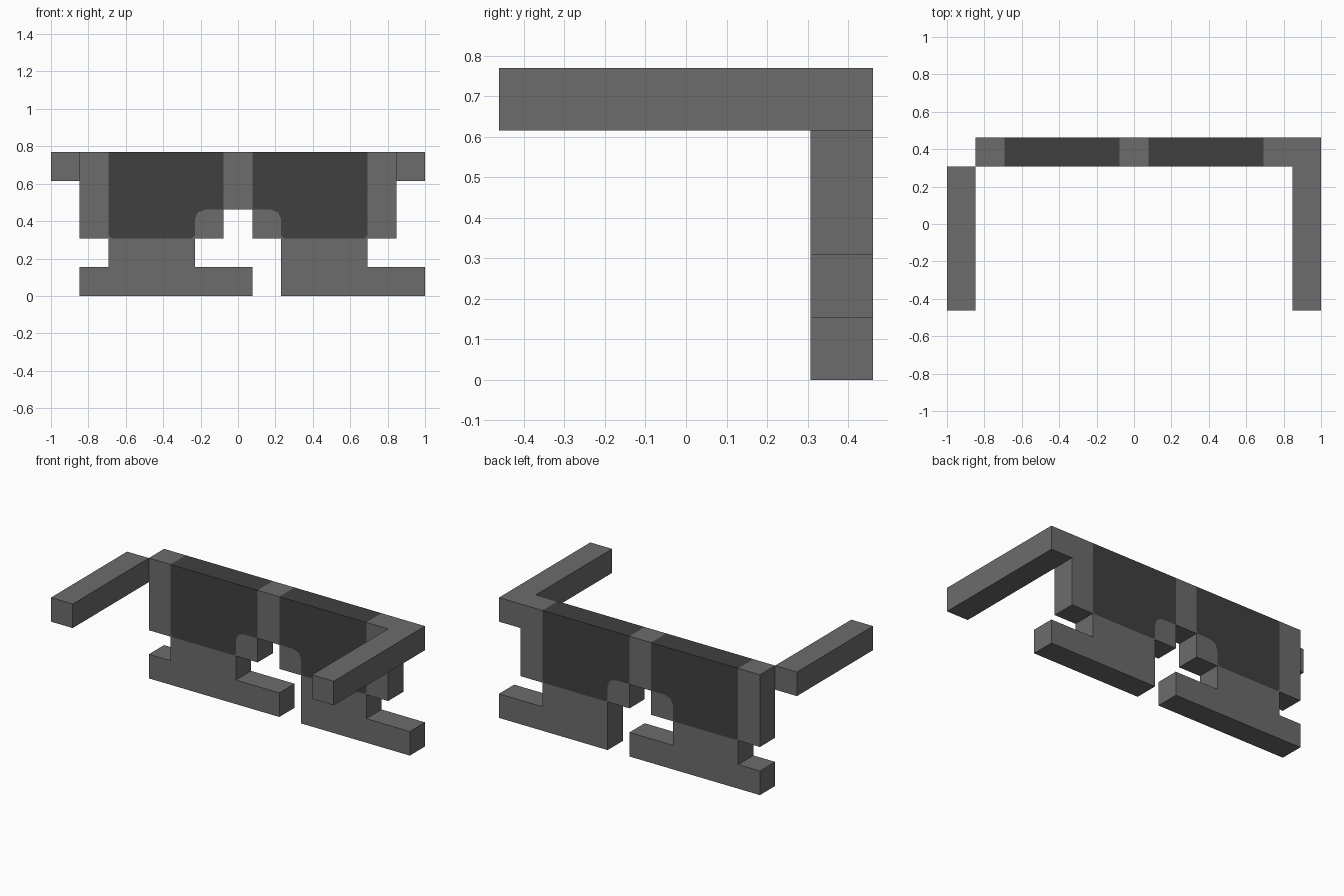
import bpy
import bmesh

if "Cube" in bpy.data.objects:
    bpy.data.objects.remove(bpy.data.objects["Cube"], do_unlink=True)

U = 2 / 13          # one block; the model is 13 x 6 x 5 blocks


def make_material(name, value):
    mat = bpy.data.materials.new(name)
    mat.use_nodes = True
    color = (value, value, value, 1)
    mat.diffuse_color = color
    mat.node_tree.nodes["Principled BSDF"].inputs["Base Color"].default_value = color
    return mat


FRAME = make_material("frame grey", 0.15)
LENS = make_material("lens charcoal", 0.051)


def prism(name, profile, mat, y0=5, y1=6):
    """Extrude an (x, z) outline, given in blocks, from y0 to y1."""
    bm = bmesh.new()
    verts = [bm.verts.new(((x - 6.5) * U, (y0 - 3) * U, z * U)) for x, z in profile]
    face = bm.faces.new(verts)
    out = bmesh.ops.extrude_face_region(bm, geom=[face])
    moved = [v for v in out["geom"] if isinstance(v, bmesh.types.BMVert)]
    bmesh.ops.translate(bm, verts=moved, vec=(0, (y1 - y0) * U, 0))
    bmesh.ops.recalc_face_normals(bm, faces=bm.faces)
    mesh = bpy.data.meshes.new(name)
    bm.to_mesh(mesh)
    bm.free()
    mesh.materials.append(mat)
    obj = bpy.data.objects.new(name, mesh)
    bpy.context.collection.objects.link(obj)
    return obj


def rect(x0, x1, z0, z1):
    return [(x0, z0), (x1, z0), (x1, z1), (x0, z1)]


def foot(start, end, stem, c=0.1):
    """Foot bar with a stem whose top corners lap the lens corners."""
    s, e = stem, stem + 3
    points = [(start, 0), (end, 0), (end, 1), (e, 1), (e, 2 + c), (e - c, 2),
              (s + c, 2), (s, 2 + c), (s, 1), (start, 1)]
    # drop repeated points where the bar and stem are flush
    return list(dict.fromkeys(points))


# Rounded step shared by the lens and the nose pad
step = [(5, 2.65), (5.1, 2.9), (5.35, 3)]
lens = [(2.1, 2), (4.9, 2), (5, 2.1)] + step + [(6, 3), (6, 5), (2, 5), (2, 2.1)]
pad = [(5, 2), (6, 2), (6, 3)] + step[::-1]

# Mirrored parts
for side, flip in (("right", False), ("left", True)):
    def m(points):
        return [(13 - x, z) for x, z in points] if flip else points
    prism(side + "_lens", m(lens), LENS)
    prism(side + "_nose_pad", m(pad), FRAME)
    prism(side + "_rim", m(rect(1, 2, 2, 5)), FRAME)
    prism(side + "_temple_arm", m(rect(0, 1, 4, 5)), FRAME, 0, 5)

# Parts that differ from side to side
prism("bridge", rect(6, 7, 3, 5), FRAME)
prism("left_hinge", rect(12, 13, 4, 5), FRAME)
prism("right_foot", foot(1, 7, 2), FRAME)
prism("left_foot", foot(8, 13, 8), FRAME)
